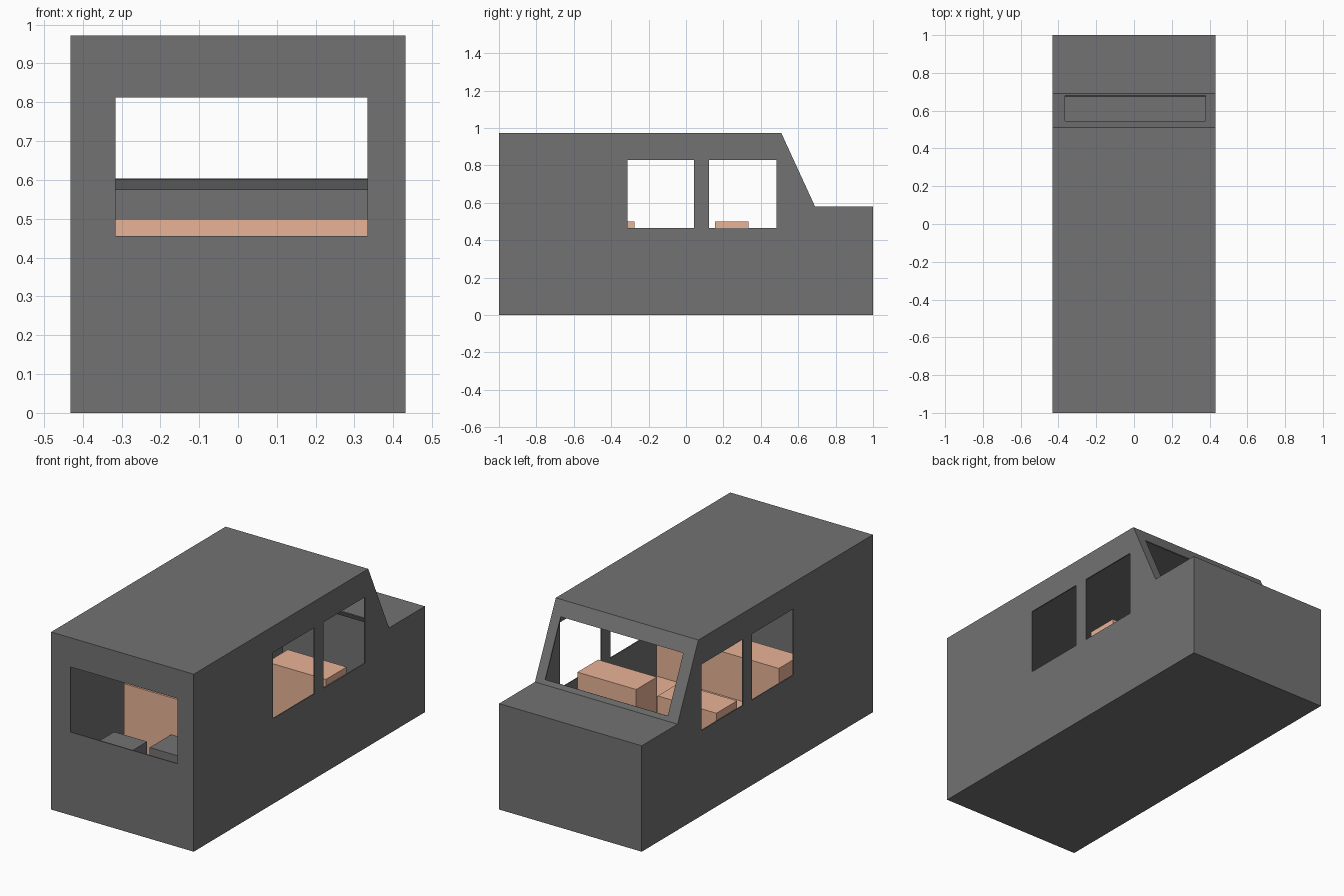
import bpy, bmesh, math
from mathutils import Matrix, Vector

if "Cube" in bpy.data.objects:
    bpy.data.objects.remove(bpy.data.objects["Cube"])

W = 0.432      # half width of the body
T = 0.006      # wall thickness


def material(name, colour):
    mat = bpy.data.materials.new(name)
    mat.diffuse_color = (*colour, 1)
    mat.use_nodes = True
    mat.node_tree.nodes["Principled BSDF"].inputs["Base Color"].default_value = mat.diffuse_color
    return mat


tan = material("seat_tan", (0.82, 0.45, 0.31))
dark = material("body_dark_grey", (0.17, 0.17, 0.17))


def add_object(name, bm, mat=None):
    bmesh.ops.recalc_face_normals(bm, faces=bm.faces)
    mesh = bpy.data.meshes.new(name)
    bm.to_mesh(mesh)
    bm.free()
    obj = bpy.data.objects.new(name, mesh)
    bpy.context.collection.objects.link(obj)
    if mat:
        mesh.materials.append(mat)
    return obj


def box(name, x, y, z, mat=dark, tilt=0):
    """Box from (min, max) ranges, optionally tilted about its centre on x."""
    centre = Vector([(a + b) / 2 for a, b in (x, y, z)])
    size = [b - a for a, b in (x, y, z)]
    bm = bmesh.new()
    m = Matrix.Translation(centre) @ Matrix.Rotation(tilt, 4, 'X') @ Matrix.Diagonal((*size, 1))
    bmesh.ops.create_cube(bm, size=1, matrix=m)
    return add_object(name, bm, mat)


# Body: side profile extruded across the width, then hollowed
profile = [(-1, 0), (1, 0), (1, 0.58), (0.69, 0.58), (0.51, 0.972), (-1, 0.972)]
bm = bmesh.new()
face = bm.faces.new([bm.verts.new((-W, y, z)) for y, z in profile])
ext = bmesh.ops.extrude_face_region(bm, geom=[face])
bmesh.ops.translate(bm, vec=(2 * W, 0, 0),
                    verts=[v for v in ext["geom"] if isinstance(v, bmesh.types.BMVert)])
body = add_object("van_body", bm, dark)
shell = body.modifiers.new("wall_thickness", 'SOLIDIFY')
shell.thickness = T
shell.offset = -1
shell.use_even_offset = True

# Window openings: two through both sides, one rear, one sloped windshield
slope = math.atan2(0.18, 0.392)
cutters = [
    box("side_window_cut_a", (-0.6, 0.6), (-0.313, 0.044), (0.466, 0.828)),
    box("side_window_cut_b", (-0.6, 0.6), (0.124, 0.483), (0.466, 0.828)),
    box("end_window_cut", (-0.315, 0.333), (-1.1, -0.9), (0.455, 0.812)),
    box("windshield_cut", (-0.365, 0.378), (0.5625, 0.6625), (0.589, 0.911), tilt=slope),
]
for cutter in cutters:
    cutter.hide_render = True
    cutter.hide_set(True)
    cut = body.modifiers.new(cutter.name, 'BOOLEAN')
    cut.operation = 'DIFFERENCE'
    cut.solver = 'EXACT'
    cut.object = cutter

# Two front seats
for side, (a, b) in (("left", (-0.418, -0.062)), ("right", (0.068, 0.424))):
    box("front_seat_" + side, (a, b), (0.155, 0.334), (T, 0.5), tan)

# Bench: backrest and low cushion
box("bench_back", (-0.37, 0.37), (-0.46, -0.275), (T, 0.5), tan)
box("bench_cushion", (-0.37, 0.37), (-0.275, -0.08), (T, 0.26), tan)

# Cargo boxes behind the bench
box("cargo_box_left", (-0.33, -0.13), (-0.83, -0.60), (T, 0.3))
box("cargo_box_right", (-0.08, 0.2), (-0.65, -0.465), (T, 0.3))
